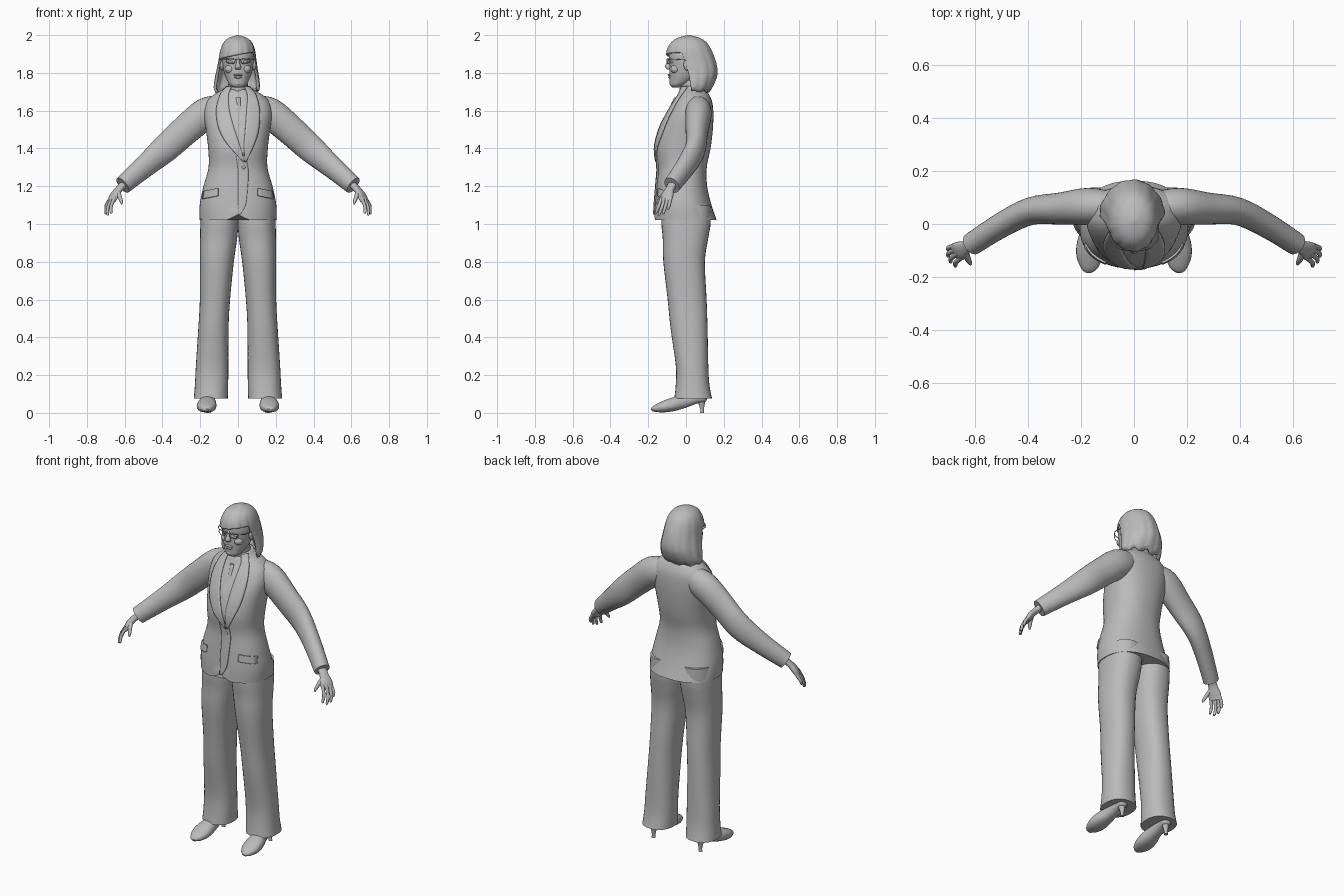
import bpy, bmesh, math
from mathutils import Vector

cube = bpy.data.objects.get("Cube")
if cube:
    bpy.data.objects.remove(cube)

grey = bpy.data.materials.new("plain grey")
grey.use_nodes = True
grey.diffuse_color = (0.5, 0.5, 0.5, 1)
grey.node_tree.nodes["Principled BSDF"].inputs["Base Color"].default_value = (0.5, 0.5, 0.5, 1)
parts = []


def finish(name, obj_or_bm):
    """Turn a bmesh into a grey object."""
    bm = obj_or_bm
    bmesh.ops.recalc_face_normals(bm, faces=bm.faces)
    mesh = bpy.data.meshes.new(name)
    bm.to_mesh(mesh)
    bm.free()
    mesh.materials.append(grey)
    obj = bpy.data.objects.new(name, mesh)
    bpy.context.collection.objects.link(obj)
    parts.append(obj)
    return obj


def dense(rows, steps=4):
    """Smooth a list of rows with a Catmull-Rom spline."""
    out = []
    for i in range(len(rows) - 1):
        a, b, c, d = rows[max(i - 1, 0)], rows[i], rows[i + 1], rows[min(i + 2, len(rows) - 1)]
        for s in range(steps):
            t = s / steps
            out.append([q + t * (r - p) / 2 + t * t * (p - 2.5 * q + 2 * r - e / 2)
                        + t ** 3 * (1.5 * (q - r) + (e - p) / 2) for p, q, r, e in zip(a, b, c, d)])
    return out + [list(rows[-1])]


def sample(rows, z):
    """Linear lookup of a row by its first value, in any order of height."""
    rows = sorted(rows)
    if z <= rows[0][0]:
        return rows[0]
    for a, b in zip(rows, rows[1:]):
        if z <= b[0]:
            t = (z - a[0]) / max(b[0] - a[0], 1e-6)
            return [p + t * (q - p) for p, q in zip(a, b)]
    return rows[-1]


def unit_ring(n, power):
    for k in range(n):
        c, s = math.cos(math.tau * k / n), math.sin(math.tau * k / n)
        yield math.copysign(abs(c) ** (2 / power), c), math.copysign(abs(s) ** (2 / power), s)


def skin(bm, rings, caps=True):
    n = len(rings[0])
    for a, b in zip(rings, rings[1:]):
        for k in range(n):
            bm.faces.new((a[k], a[(k + 1) % n], b[(k + 1) % n], b[k]))
    if caps:
        bm.faces.new(rings[0])
        bm.faces.new(rings[-1])


def loft(name, rows, n=24, power=2, upright=False, mirror=1):
    """Rows are x, y, z, side radius, depth radius along a path."""
    rows = dense(rows)
    bm, rings = bmesh.new(), []
    for i, (x, y, z, ru, rv) in enumerate(rows):
        u, v = Vector((1, 0, 0)), Vector((0, 1, 0))
        if not upright:
            t = Vector(rows[min(i + 1, len(rows) - 1)][:3]) - Vector(rows[max(i - 1, 0)][:3])
            u = t.cross(Vector((0, 0, 1))).normalized()
            v = u.cross(t).normalized()
        pts = [Vector((x, y, z)) + u * a * ru + v * b * rv for a, b in unit_ring(n, power)]
        rings.append([bm.verts.new((p.x * mirror, p.y, p.z)) for p in pts])
    skin(bm, rings)
    return finish(name, bm)


def ball(name, centre, size):
    bm = bmesh.new()
    bmesh.ops.create_uvsphere(bm, u_segments=20, v_segments=12, radius=1)
    for v in bm.verts:
        v.co = Vector([c + s * p for c, s, p in zip(centre, size, v.co)])
    return finish(name, bm)


# Jacket body: height, half width, front, back
BODY = [(1.02, .203, -.168, .163), (1.1, .203, -.165, .135), (1.2, .183, -.157, .112),
        (1.3, .156, -.15, .11), (1.4, .158, -.16, .13), (1.5, .17, -.137, .142),
        (1.58, .18, -.1, .145), (1.64, .17, -.065, .14), (1.68, .135, -.04, .125),
        (1.71, .085, -.028, .105), (1.73, .06, -.02, .1)]
POWER = 2.3
body = dense(BODY)
jacket = loft("jacket_body", [(0, (f + b) / 2, z, w, (b - f) / 2) for z, w, f, b in BODY],
              48, POWER, True)
for v in jacket.data.vertices:
    if v.co.z < 1.06 and v.co.y < 0:
        v.co.z += .03 * max(0, 1 - abs(v.co.x) / .06)


def front(x, z):
    _, w, f, b = sample(body, z)
    r = min(abs(x) / w, .985)
    return (f + b) / 2 - (b - f) / 2 * (1 - r ** POWER) ** (1 / POWER)


def plate(name, rows, lift, slope=0, cols=6):
    """Thin panel on the jacket front; rows are height, left x, right x."""
    bm, grid = bmesh.new(), []
    for z, a, b in dense(rows):
        line = []
        for k in range(cols + 1):
            x = a + (b - a) * k / cols
            h = z + slope * abs(x)
            line.append(bm.verts.new((x, front(x, h) - lift, h)))
        grid.append(line)
    for p, q in zip(grid, grid[1:]):
        for k in range(cols):
            bm.faces.new((p[k], p[k + 1], q[k + 1], q[k]))
    obj = finish(name, bm)
    mod = obj.modifiers.new("thickness", "SOLIDIFY")
    mod.thickness, mod.offset = .008, 0
    return obj


plate("shirt_front", [(1.71, -.05, .05), (1.6, -.06, .06), (1.48, -.03, .05), (1.36, .025, .04)], .001)
plate("front_overlap", [(1.36, -.01, .04), (1.28, 0, .055), (1.18, 0, .05), (1.1, 0, .04), (1.05, 0, .012)], .003)
for side, s in (("left", 1), ("right", -1)):
    plate(side + "_lapel", [(1.725, s * .035, s * .062), (1.68, s * .05, s * .095), (1.6, s * .045, s * .115),
                            (1.5, s * .028 + .01, s * .105 + .005), (1.42, s * .012 + .02, s * .07 + .015),
                            (1.33, .035, s * .008 + .035)], .007)
    plate(side + "_pocket_flap", [(1.21, s * .105, s * .182), (1.19, s * .105, s * .184),
                                  (1.17, s * .105, s * .186)], .005, -.2)
ball("button", (.03, front(.03, 1.3) - .006, 1.3), (.009, .005, .009))
loft("tie_knot", [(.0, -.055, 1.67, .012, .008), (.005, -.085, 1.61, .01, .006), (-.01, -.125, 1.53, .025, .008),
                  (.0, -.14, 1.49, .018, .006)], 12, 2, True)

# Neck and rolled collar
loft("neck", [(0, .035, 1.64, .062, .062), (0, .03, 1.7, .054, .056), (0, .02, 1.78, .05, .055)], 24, 2, True)
loft("roll_collar", [(0, .032, 1.67, .068, .07), (0, .028, 1.7, .06, .064), (0, .025, 1.72, .056, .06)], 28, 2, True)

# Sleeves, hands, trousers and shoes
FINGERS = [("index", .655, -.133, .672, -.158, 1.055), ("middle", .667, -.116, .69, -.142, 1.045),
           ("ring", .672, -.099, .7, -.12, 1.052), ("little", .672, -.083, .7, -.095, 1.075)]
for side, s in (("left", 1), ("right", -1)):
    loft(side + "_sleeve", [(.09, .062, 1.61, .06, .07), (.17, .066, 1.585, .07, .083), (.28, .058, 1.495, .06, .079),
                            (.39, .048, 1.395, .052, .074), (.5, -.005, 1.3, .047, .06),
                            (.61, -.075, 1.205, .043, .049)], 28, 2, mirror=s)
    loft(side + "_palm", [(.595, -.065, 1.22, .027, .02), (.63, -.085, 1.185, .025, .017),
                          (.655, -.1, 1.15, .036, .017), (.67, -.109, 1.12, .034, .012)], 18, 2.3, mirror=s)
    for finger, x, y, tx, ty, tz in FINGERS:
        loft(f"{side}_{finger}_finger", [(x - .004, y + .005, 1.145, .009, .009),
                                         (x + .65 * (tx - x) + .006, (y + ty) / 2, (1.13 + tz) / 2, .009, .009),
                                         (tx, ty, tz + .006, .007, .007), (tx, ty - .001, tz, .003, .003)], 10, mirror=s)
    loft(side + "_thumb", [(.638, -.09, 1.18, .014, .013), (.628, -.125, 1.15, .012, .011),
                           (.618, -.145, 1.12, .009, .009), (.615, -.152, 1.105, .004, .004)], 10, mirror=s)
    loft(side + "_trouser_leg", [(.098, 0, 1.1, .096, .13), (.099, 0, 1.0, .1, .13), (.103, -.003, .92, .098, .12),
                                 (.112, -.01, .8, .09, .11), (.122, .006, .6, .08, .103), (.13, .016, .45, .08, .098),
                                 (.137, .032, .25, .086, .086), (.14, .035, .15, .088, .089),
                                 (.144, .038, .075, .09, .1)], 32, 2.3, True, s)
    loft(side + "_shoe", [(.165, -.18, .014, .012, .008), (.167, -.165, .022, .032, .018),
                          (.167, -.12, .032, .05, .03), (.164, -.07, .045, .05, .036),
                          (.158, -.01, .062, .038, .036), (.155, .05, .08, .034, .032),
                          (.155, .095, .088, .028, .032), (.155, .108, .09, .01, .02)], 22, 2.3, mirror=s)
    loft(side + "_heel", [(.155, .085, 0, .011, .011), (.155, .085, .025, .011, .011),
                          (.155, .08, .08, .024, .026)], 14, 2, True, s)
    # Eyes, ears and spectacles
    ball(side + "_eye", (s * .036, -.071, 1.858), (.016, .012, .008))
    ball(side + "_ear", (s * .085, .005, 1.845), (.01, .018, .032))
    ball(side + "_cheek", (s * .042, -.055, 1.82), (.027, .027, .024))
    for label, pts, closed in (
            ("_lens_rim", [(.012, -.1, 1.873), (.06, -.091, 1.876), (.064, -.089, 1.86),
                           (.05, -.094, 1.848), (.02, -.1, 1.85)], True),
            ("_temple", [(0, -.102, 1.872), (.062, -.09, 1.874), (.09, -.06, 1.872), (.093, .01, 1.868)], False)):
        curve = bpy.data.curves.new(side + label, "CURVE")
        curve.dimensions = "3D"
        curve.bevel_depth, curve.bevel_resolution = .0022, 1
        spline = curve.splines.new("POLY")
        spline.points.add(len(pts) - 1)
        for p, (x, y, z) in zip(spline.points, pts):
            p.co = (s * x, y, z, 1)
        spline.use_cyclic_u = closed
        curve.materials.append(grey)
        bpy.context.collection.objects.link(bpy.data.objects.new(side + label, curve))

# Head and face
loft("head", [(0, -.052, 1.722, .02, .018), (0, -.044, 1.735, .042, .04), (0, -.018, 1.765, .06, .069),
              (0, -.002, 1.8, .073, .086), (0, .004, 1.85, .082, .091), (0, .01, 1.9, .085, .1),
              (0, .015, 1.95, .07, .085), (0, .02, 1.98, .035, .045)], 32, 2.1, True)
loft("nose", [(0, -.08, 1.88, .008, .01), (0, -.09, 1.855, .009, .012), (0, -.096, 1.832, .016, .016),
              (0, -.088, 1.818, .013, .012)], 14, 2, True)
ball("upper_lip", (0, -.085, 1.789, ), (.025, .012, .006))
ball("lower_lip", (0, -.082, 1.777), (.021, .012, .007))
ball("chin", (0, -.07, 1.745), (.024, .018, .016))

# Bobbed hair: height, half width, front, back
HAIR = dense([(1.69, .108, -.035, .115), (1.72, .122, -.05, .138), (1.78, .116, -.07, .164), (1.82, .108, -.085, .166),
              (1.87, .1, -.104, .155), (1.92, .092, -.101, .135), (1.96, .076, -.08, .11),
              (1.985, .05, -.045, .075), (2.0, .004, .01, .02)])
COLUMNS, LEVELS = 96, 18
bm, rings = bmesh.new(), []
for j in range(LEVELS + 1):
    ring = []
    for k in range(COLUMNS):
        a = math.tau * k / COLUMNS
        facing = -math.cos(a)
        mix = min(max((facing + .32) / .14, 0), 1)
        fringe = 1.888 + .02 * math.sin(a + .4)
        low = fringe if mix == 0 else fringe + mix * (1.7 + .008 * math.sin(9 * a) - fringe)
        z = 2 - (2 - low) * (j / LEVELS) ** 1.5
        _, w, f, b = sample(HAIR, z)
        ridge = 1 + .035 * (j / LEVELS) * abs(math.sin(6.5 * a + .8)) - .02 * (j / LEVELS)
        y = (f + b) / 2 + (b - f) / 2 * facing * ridge
        ring.append(bm.verts.new((math.sin(a) * w * ridge - .008 * (2 - z) / .3, y, z)))
    rings.append(ring)
skin(bm, rings, False)
bm.faces.new(rings[0])
hair = finish("bobbed_hair", bm)
mod = hair.modifiers.new("thickness", "SOLIDIFY")
mod.thickness, mod.offset = .014, -1

# Smooth shading with sharp edges kept
bpy.ops.object.select_all(action="DESELECT")
for obj in parts:
    obj.select_set(True)
bpy.context.view_layer.objects.active = parts[0]
bpy.ops.object.shade_smooth_by_angle(angle=math.radians(42))
